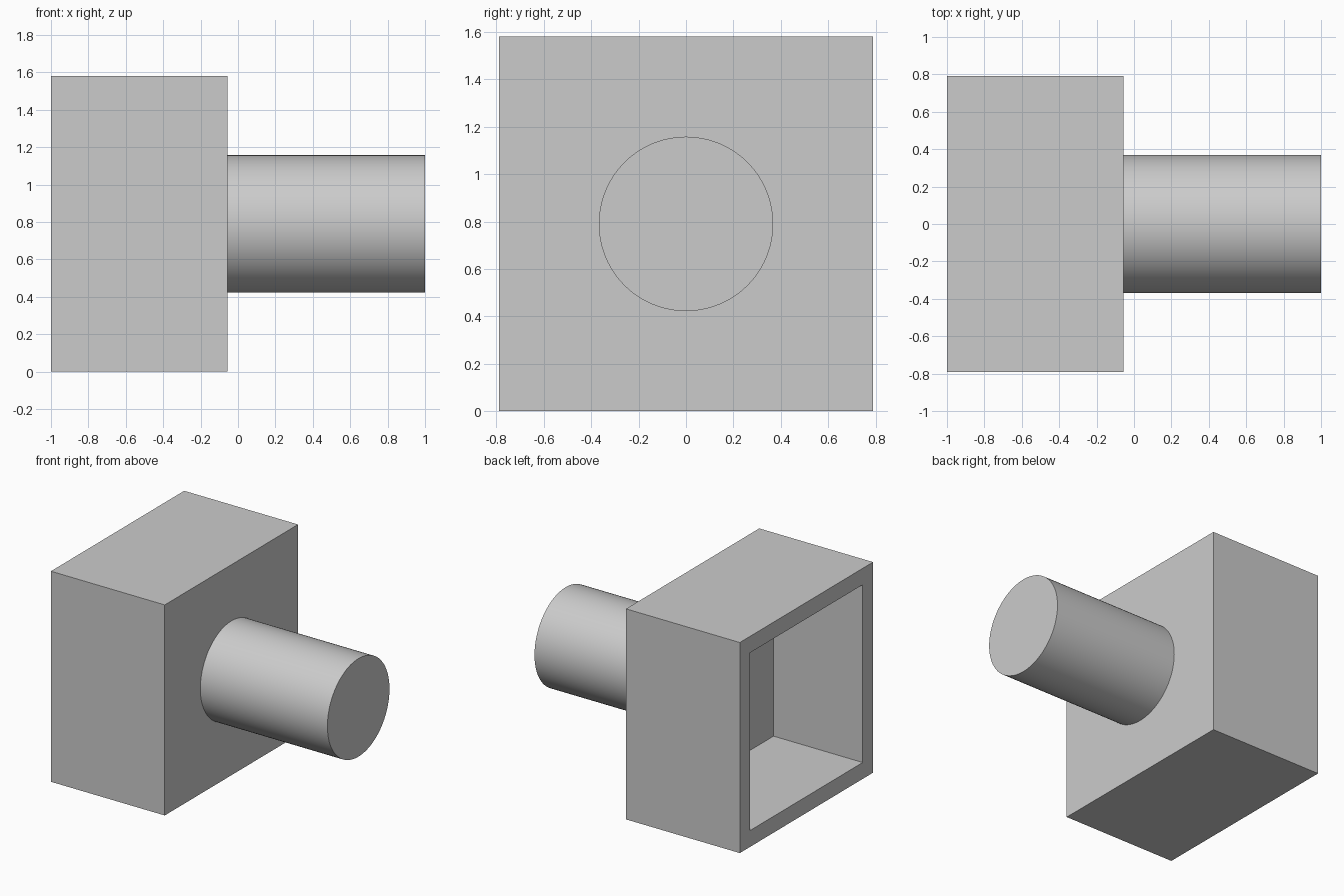
import bpy, bmesh, math
from mathutils import Matrix

if "Cube" in bpy.data.objects:
    bpy.data.objects.remove(bpy.data.objects["Cube"], do_unlink=True)

HALF = 0.79          # half width of the housing, also the axis height
INNER = 0.667        # half width of the opening
OPEN_X, BACK_X, END_X = -1.0, -0.055, 1.0
POCKET = 0.74        # depth of the opening
RADIUS = 0.368

grey = bpy.data.materials.new("light grey")
grey.use_nodes = True
colour = (0.6, 0.6, 0.6, 1)
grey.diffuse_color = colour
grey.node_tree.nodes["Principled BSDF"].inputs["Base Color"].default_value = colour


def add_object(name, bm):
    bmesh.ops.recalc_face_normals(bm, faces=bm.faces)
    mesh = bpy.data.meshes.new(name)
    bm.to_mesh(mesh)
    bm.free()
    mesh.materials.append(grey)
    obj = bpy.data.objects.new(name, mesh)
    bpy.context.collection.objects.link(obj)
    return obj


# Square housing, hollowed from its open side
bm = bmesh.new()
length = BACK_X - OPEN_X
centre = Matrix.Translation(((OPEN_X + BACK_X) / 2, 0, HALF))
bmesh.ops.create_cube(bm, size=1, matrix=centre @ Matrix.Diagonal((length, 2 * HALF, 2 * HALF, 1)))
bm.normal_update()
mouth = min(bm.faces, key=lambda f: f.calc_center_median().x)
bmesh.ops.inset_region(bm, faces=[mouth], thickness=HALF - INNER, use_even_offset=True)
floor = bmesh.ops.extrude_discrete_faces(bm, faces=[mouth])["faces"]
bmesh.ops.translate(bm, verts=floor[0].verts, vec=(POCKET, 0, 0))
add_object("housing", bm)

# Round shaft on the closed side
bm = bmesh.new()
shaft_centre = Matrix.Translation(((BACK_X + END_X) / 2, 0, HALF))
bmesh.ops.create_cone(bm, cap_ends=True, segments=96, radius1=RADIUS, radius2=RADIUS,
                      depth=END_X - BACK_X, matrix=shaft_centre @ Matrix.Rotation(math.pi / 2, 4, 'Y'))
shaft = add_object("shaft", bm)
bpy.ops.object.select_all(action='DESELECT')
shaft.select_set(True)
bpy.context.view_layer.objects.active = shaft
bpy.ops.object.shade_smooth_by_angle(angle=math.radians(30))
